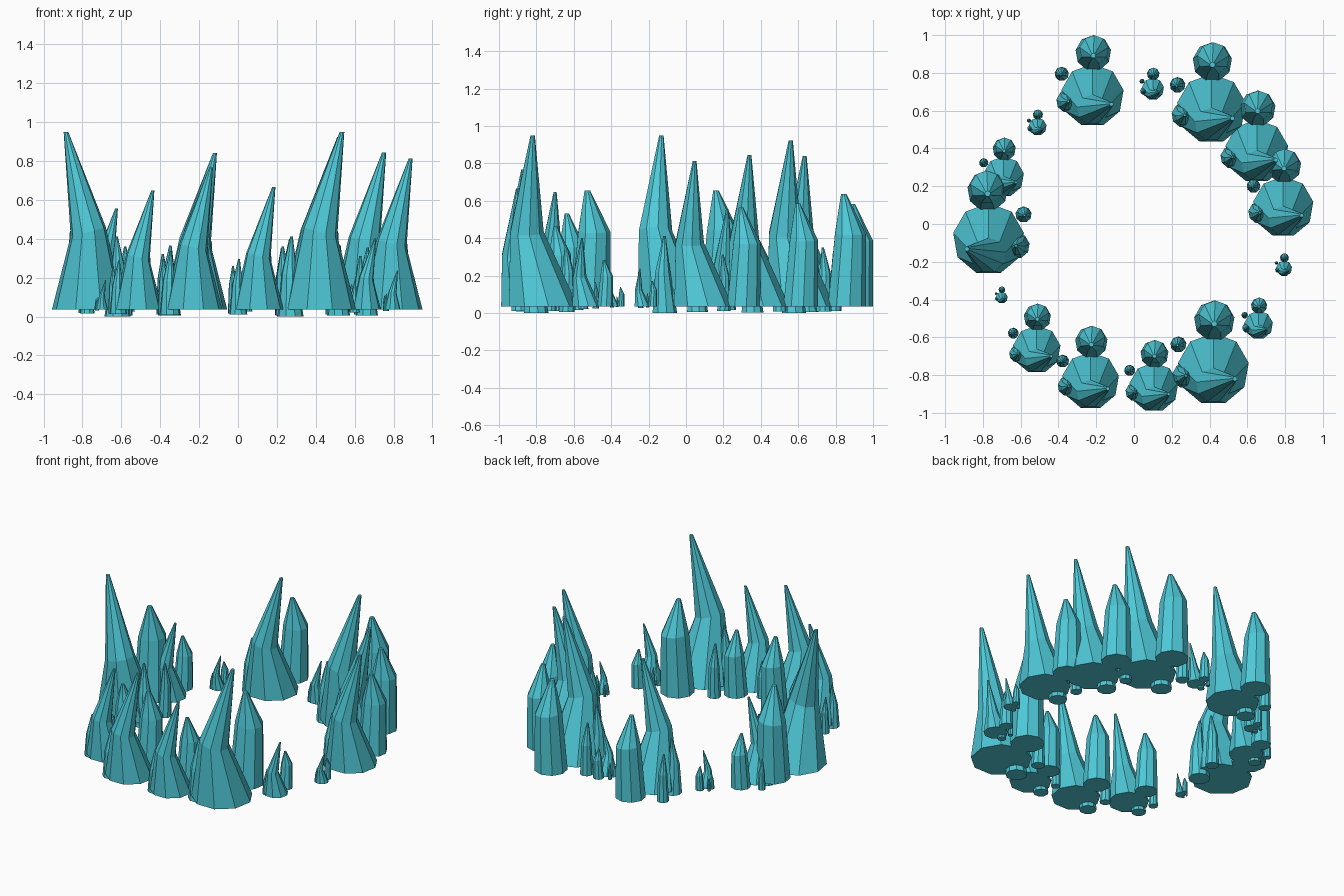
import bpy, bmesh, math

if "Cube" in bpy.data.objects:
    bpy.data.objects.remove(bpy.data.objects["Cube"])

ice = bpy.data.materials.new("teal ice")
ice.diffuse_color = (0.078, 0.59, 0.69, 1)
ice.use_nodes = True
ice.node_tree.nodes["Principled BSDF"].inputs["Base Color"].default_value = ice.diffuse_color

SIDES = 9
BASE_Z = 0.036

# Each spike is three rings: (x, y, z, radius, tilt), in cluster units
SPIKES = {
    "main_spike": [(0, 0, 0, .19, 0), (0, -.085, .40, .092, -.25), (.115, -.052, .914, .012, 0)],
    "back_spike": [(.005, .255, 0, .108, 0), (.01, .275, .40, .088, -.1), (.005, .24, .62, .015, 0)],
    "side_spike": [(-.185, .13, -.03, .043, 0), (-.188, .137, .18, .033, 0), (-.19, .125, .325, .006, 0)],
    "foot_spike": [(-.15, -.035, -.036, .068, 0), (-.155, -.045, .18, .042, -.1), (-.145, -.035, .375, .007, 0)],
}

# Clusters around the ring: x, y, scale, mirror
CLUSTERS = [
    (-.22, .68, .88, 1), (.41, .61, .97, 1), (.10, .715, .31, 1),
    (-.51, .515, .25, 1), (-.69, .25, .57, 1), (-.77, -.08, 1, -1),
    (-.70, -.39, .165, 1), (-.515, -.665, .67, 1), (-.23, -.83, .80, 1),
    (.105, -.865, .69, 1), (.42, -.768, 1, 1), (.66, -.535, .40, 1),
    (.795, -.235, .22, 1), (.79, .09, .85, 1), (.65, .385, .885, 1),
]


def add_spike(name, rings, cx, cy, s, flip):
    bm = bmesh.new()
    loops = []
    for x, y, z, r, tilt in rings:
        loop = []
        for i in range(SIDES):
            a = 2 * math.pi * (i + .25) / SIDES
            dx, dy = r * math.cos(a), r * math.sin(a)
            loop.append(bm.verts.new((cx + flip * s * (x + dx), cy + s * (y + dy),
                                      BASE_Z + s * (z + tilt * dx))))
        loops.append(loop)
    # walls between rings, then flat base and blunt tip
    for lo, hi in zip(loops, loops[1:]):
        for i in range(SIDES):
            j = (i + 1) % SIDES
            bm.faces.new((lo[i], lo[j], hi[j], hi[i]))
    bm.faces.new(loops[0][::-1])
    bm.faces.new(loops[-1])
    bmesh.ops.recalc_face_normals(bm, faces=bm.faces)
    mesh = bpy.data.meshes.new(name)
    bm.to_mesh(mesh)
    bm.free()
    mesh.materials.append(ice)
    bpy.context.collection.objects.link(bpy.data.objects.new(name, mesh))


for n, (cx, cy, s, flip) in enumerate(CLUSTERS, 1):
    for part, rings in SPIKES.items():
        add_spike(f"{part}_{n}", rings, cx, cy, s, flip)
